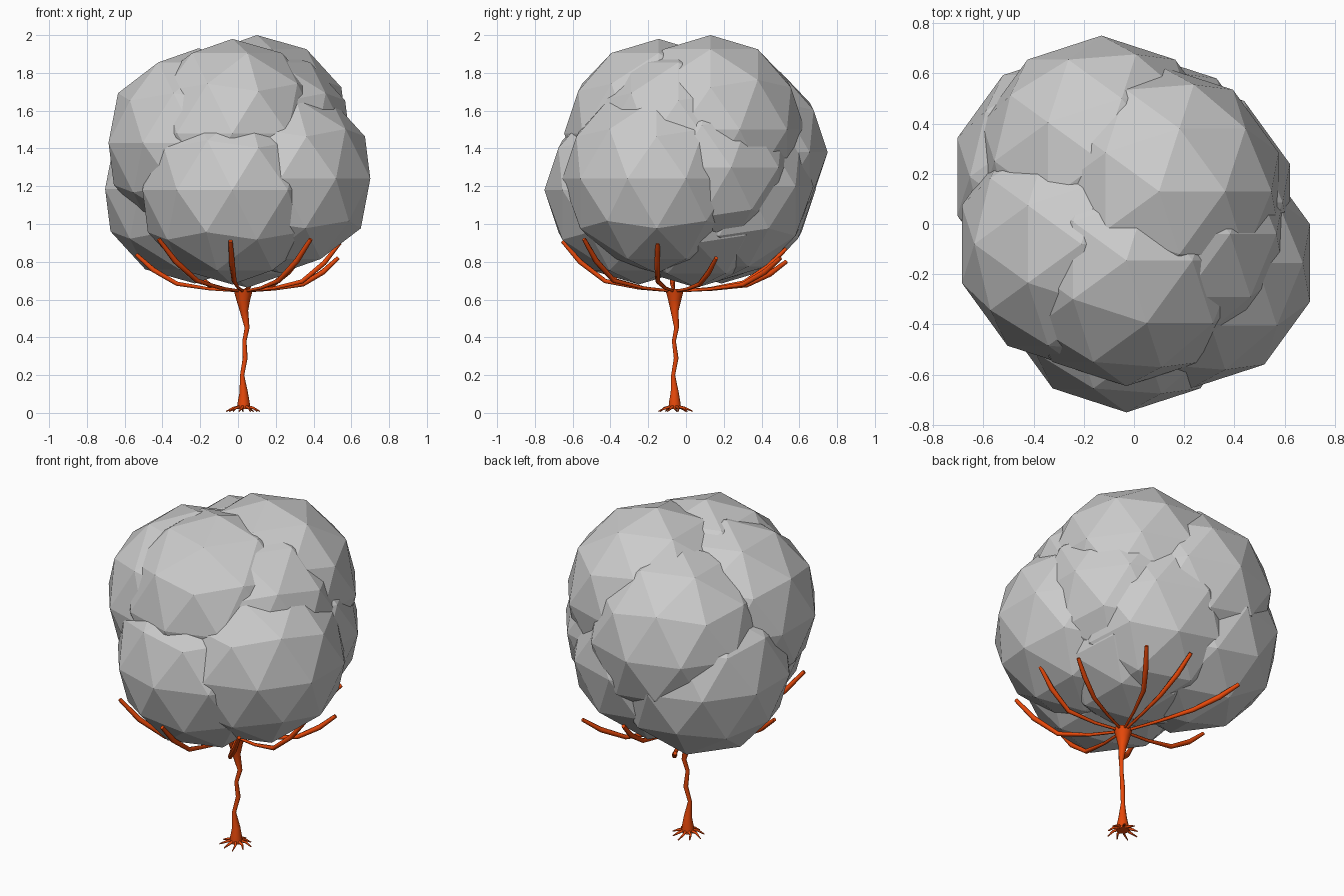
import bpy, bmesh, math, random
from mathutils import Vector

if "Cube" in bpy.data.objects:
    bpy.data.objects.remove(bpy.data.objects["Cube"])

random.seed(7)


def material(name, rgb):
    m = bpy.data.materials.new(name)
    m.diffuse_color = (*rgb, 1)
    m.use_nodes = True
    m.node_tree.nodes["Principled BSDF"].inputs["Base Color"].default_value = m.diffuse_color
    return m


GREY = material("leaf grey", (0.60, 0.60, 0.60))
RUST = material("rust bark", (0.80, 0.065, 0.003))


def finish(bm, name, mat, smooth=False):
    bmesh.ops.recalc_face_normals(bm, faces=bm.faces)
    for f in bm.faces:
        f.smooth = smooth and len(f.verts) == 4
    me = bpy.data.meshes.new(name)
    bm.to_mesh(me)
    bm.free()
    me.materials.append(mat)
    ob = bpy.data.objects.new(name, me)
    bpy.context.collection.objects.link(ob)
    return ob


def tube(bm, pts, radii, sides=6):
    """Tapered low-poly tube along a list of points."""
    pts = [Vector(p) for p in pts]
    rings = []
    for i, (p, r) in enumerate(zip(pts, radii)):
        d = (pts[min(i + 1, len(pts) - 1)] - pts[max(i - 1, 0)]).normalized()
        # one reference axis for the whole tube keeps the rings aligned
        ref = Vector((0, 1, 0)) if abs((pts[-1] - pts[0]).normalized().z) > 0.9 else Vector((0, 0, 1))
        u = d.cross(ref).normalized()
        v = d.cross(u)
        ang = [2 * math.pi * k / sides for k in range(sides)]
        rings.append([bm.verts.new(p + r * (math.cos(a) * u + math.sin(a) * v)) for a in ang])
    for a, b in zip(rings, rings[1:]):
        for k in range(sides):
            j = (k + 1) % sides
            bm.faces.new((a[k], a[j], b[j], b[k]))
    bm.faces.new(rings[0])
    bm.faces.new(rings[-1])


# Canopy: equal upright faceted balls, overlapping around a common middle
BALLS = [
    (-0.03, -0.25, 1.18),    # lower front
    (0.225, -0.155, 1.24),   # lower right
    (0.145, 0.085, 1.30),    # back right
    (0.035, 0.175, 1.20),    # lower back
    (0.05, 0.055, 1.163),    # bottom
    (-0.228, 0.188, 1.185),  # lower left
    (-0.13, 0.25, 1.38),     # back left
    (-0.21, -0.08, 1.43),    # upper left
    (-0.03, -0.145, 1.48),   # upper front
    (0.10, 0.13, 1.50),      # crown
    (0.12, -0.04, 1.43),     # upper right
]
bm = bmesh.new()
for pos in BALLS:
    ball = bmesh.ops.create_icosphere(bm, subdivisions=2, radius=0.5)["verts"]
    bmesh.ops.translate(bm, verts=ball, vec=pos)
finish(bm, "canopy", GREY)

# Trunk: thin wavy stem, flared at both ends
bm = bmesh.new()
tube(bm,
     [(0.03, -0.06, 0.02), (0.03, -0.06, 0.055), (0.03, -0.06, 0.11), (0.022, -0.068, 0.20),
      (0.038, -0.052, 0.29), (0.034, -0.064, 0.38), (0.048, -0.05, 0.45),
      (0.032, -0.06, 0.54), (0.028, -0.06, 0.60), (0.028, -0.06, 0.655)],
     [0.034, 0.032, 0.022, 0.011, 0.013, 0.011, 0.013, 0.022, 0.037, 0.052], 10)
finish(bm, "trunk", RUST, True)

# Roots: small fingers spreading on the ground
bm = bmesh.new()
for k in range(9):
    a = 2 * math.pi * (k + 0.3) / 9
    reach = random.uniform(0.08, 0.105)
    path = [(0.03 + math.cos(a + t) * d, -0.06 + math.sin(a + t) * d, z)
            for d, z, t in [(0.015, 0.035, 0), (0.055, 0.026, 0.15), (reach, 0.008, 0)]]
    tube(bm, path, [0.009, 0.007, 0.003], 6)
finish(bm, "roots", RUST, True)

# Branches: thin arms that run flat under the canopy, then bend up (tip x, y, z)
TIPS = [(-0.04, -0.655, 0.91), (0.385, -0.54, 0.92), (0.54, -0.15, 0.90),
        (0.53, 0.16, 0.82), (0.33, 0.50, 0.82), (0.04, 0.53, 0.87),
        (-0.30, 0.53, 0.80), (-0.54, -0.06, 0.84), (-0.42, -0.51, 0.92)]
bm = bmesh.new()
base = Vector((0.028, -0.06, 0.645))
for tip in TIPS:
    tip = Vector(tip)
    span = tip - base
    side = Vector((-span.y, span.x, 0)) * random.uniform(-0.08, 0.08)
    path = [base + Vector((span.x * f, span.y * f, span.z * h)) + side * s
            for f, h, s in [(0.03, 0, 0), (0.32, 0.06, 0.6), (0.62, 0.2, 1),
                            (0.84, 0.58, 0.5), (1, 1, 0)]]
    tube(bm, path, [0.008, 0.009, 0.013, 0.015, 0.011], 6)
finish(bm, "branches", RUST, True)
